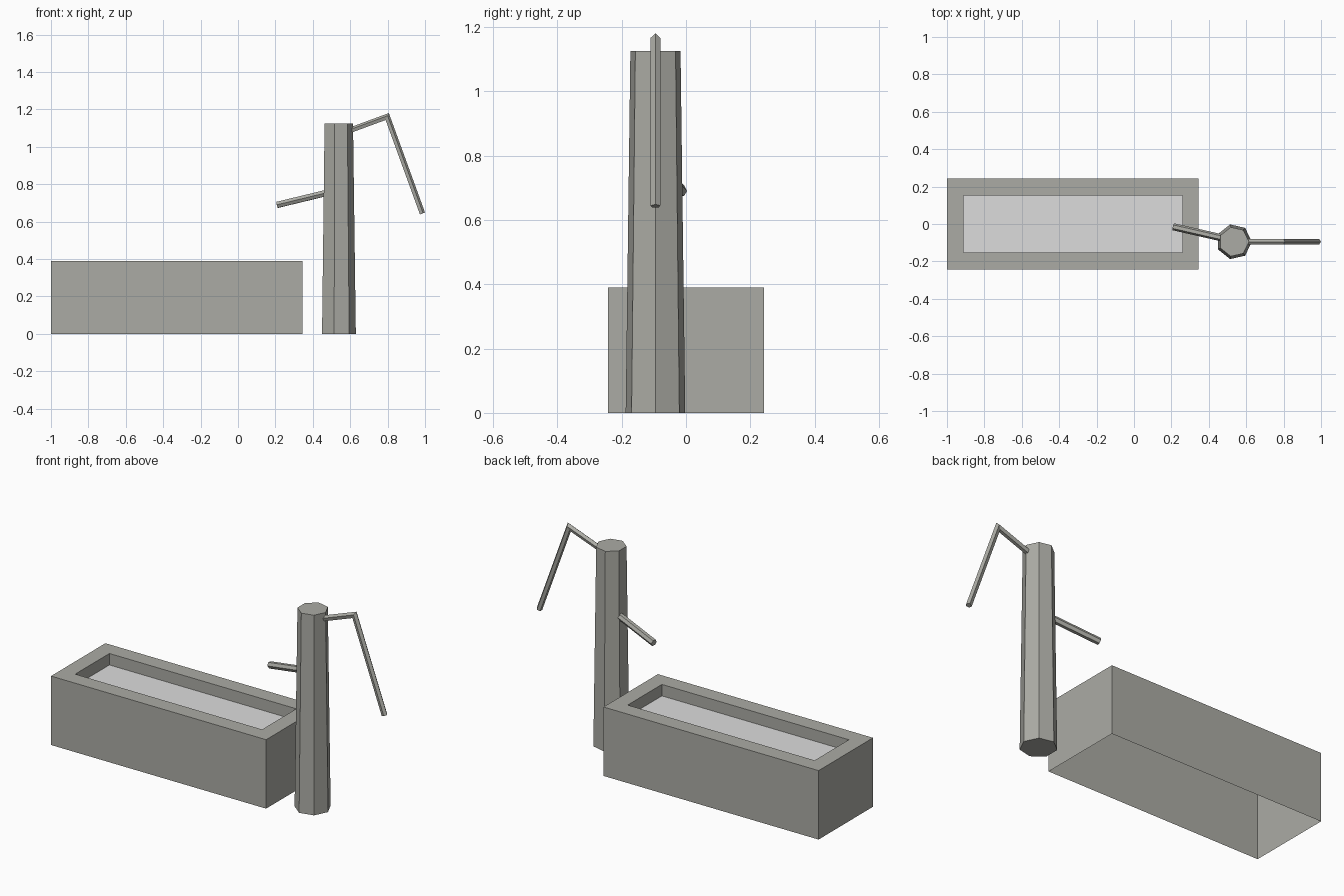
import bpy, bmesh, math
from mathutils import Vector

if "Cube" in bpy.data.objects:
    bpy.data.objects.remove(bpy.data.objects["Cube"])


def material(name, rgb):
    m = bpy.data.materials.new(name)
    m.diffuse_color = (*rgb, 1)
    m.use_nodes = True
    m.node_tree.nodes["Principled BSDF"].inputs["Base Color"].default_value = m.diffuse_color
    return m


stone = material("stone grey", (0.41, 0.41, 0.375))
water = material("pale water", (0.72, 0.72, 0.72))


def finish(name, bm, mat, closed=True):
    if closed:
        bmesh.ops.recalc_face_normals(bm, faces=bm.faces)
    mesh = bpy.data.meshes.new(name)
    bm.to_mesh(mesh)
    bm.free()
    mesh.materials.append(mat)
    obj = bpy.data.objects.new(name, mesh)
    bpy.context.collection.objects.link(obj)
    return obj


def rect(bm, x0, x1, y, z):
    return [bm.verts.new(p) for p in
            ((x0, -y, z), (x1, -y, z), (x1, y, z), (x0, y, z))]


def bridge(bm, a, b):
    n = len(a)
    for i in range(n):
        j = (i + 1) % n
        bm.faces.new((a[i], a[j], b[j], b[i]))


def tube(name, path, radius, sides, turn=0.0):
    """Capped polygonal tube along a path, mitred at the bends."""
    pts = [Vector(p) for p in path]
    bm = bmesh.new()
    rings = []
    for i, p in enumerate(pts):
        before = (p - pts[i - 1]).normalized() if i else None
        after = (pts[i + 1] - p).normalized() if i < len(pts) - 1 else None
        d = before or after
        side = Vector((0, 0, 1)).cross(d).normalized()
        up = d.cross(side)
        miter = (before + after).normalized() if before and after else d
        ring = []
        for k in range(sides):
            a = turn + math.tau * k / sides
            off = (side * math.cos(a) + up * math.sin(a)) * radius
            off -= d * (off.dot(miter) / d.dot(miter))
            ring.append(bm.verts.new(p + off))
        rings.append(ring)
    for a, b in zip(rings, rings[1:]):
        bridge(bm, a, b)
    bm.faces.new(rings[0])
    bm.faces.new(rings[-1])
    return finish(name, bm, stone)


# Trough: outer walls, flat rim and inner walls, open underneath
bm = bmesh.new()
loops = [rect(bm, -1.0, 0.346, 0.243, 0.0),
         rect(bm, -1.0, 0.346, 0.243, 0.39),
         rect(bm, -0.912, 0.258, 0.153, 0.39),
         rect(bm, -0.912, 0.258, 0.153, 0.325)]
for a, b in zip(loops, loops[1:]):
    bridge(bm, a, b)
finish("trough", bm, stone, closed=False)

# Water surface
bm = bmesh.new()
bm.faces.new(rect(bm, -0.912, 0.258, 0.153, 0.325))
finish("water_surface", bm, water, closed=False)

# Seven-sided tapered pump post
bm = bmesh.new()
bmesh.ops.create_cone(bm, cap_ends=True, segments=7,
                      radius1=0.095, radius2=0.08, depth=1.125)
# Point one corner along +x
first = max((v.co for v in bm.verts if v.co.z < 0), key=lambda c: c.x)
angle = math.atan2(first.y, first.x)
for v in bm.verts:
    x, y = v.co.x, v.co.y
    c, s = math.cos(-angle), math.sin(-angle)
    v.co = (x * c - y * s + 0.535, x * s + y * c - 0.095, v.co.z + 0.5625)
finish("pump_post", bm, stone)

# Spout over the trough and bent pump handle
tube("spout", [(0.50, -0.081, 0.76), (0.211, -0.015, 0.69)], 0.019, 6)
tube("pump_handle", [(0.585, -0.095, 1.082), (0.797, -0.095, 1.16),
                     (0.985, -0.095, 0.643)], 0.016, 5, math.pi / 2)
